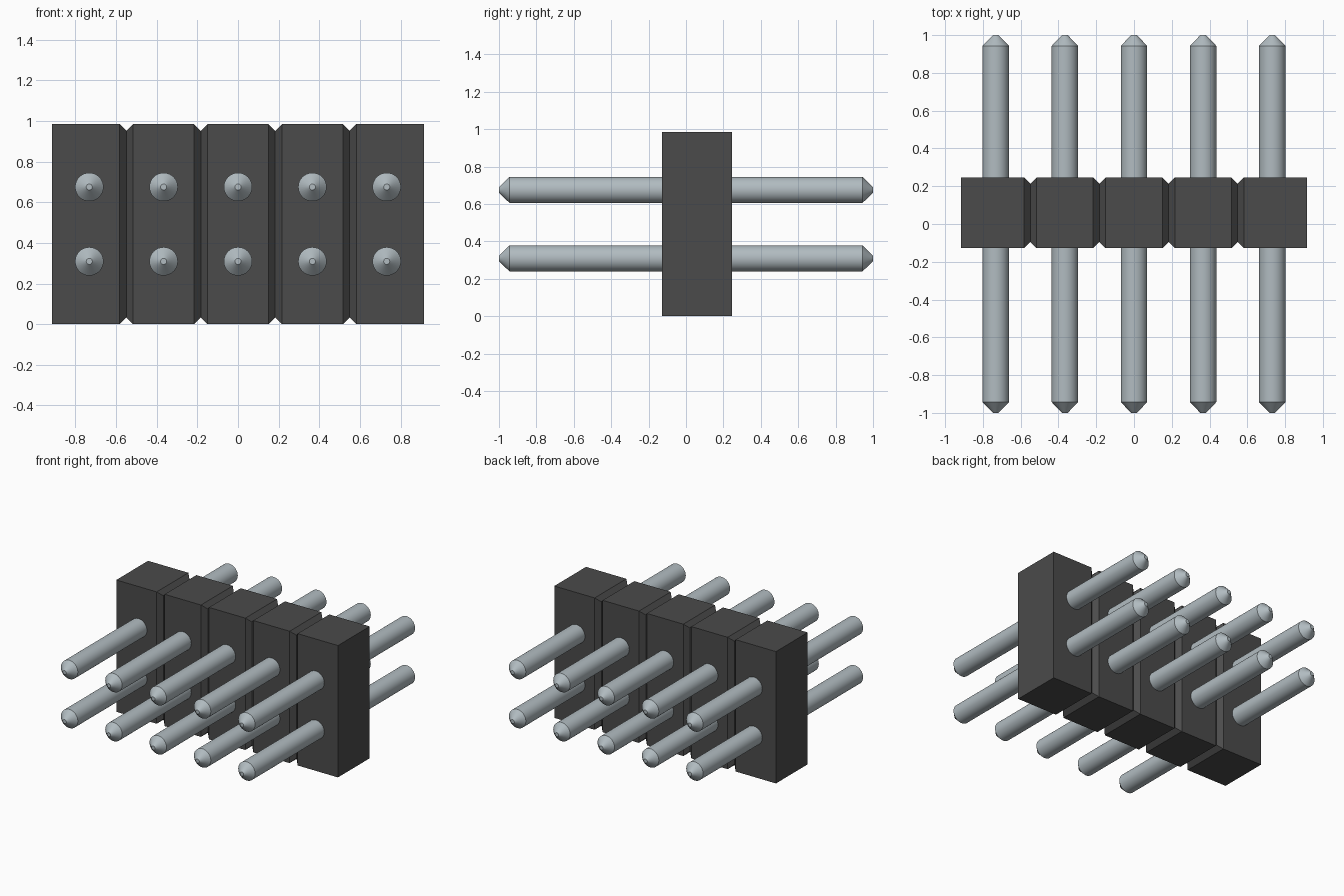
import bpy, bmesh, math
from mathutils import Matrix

cube = bpy.data.objects.get("Cube")
if cube:
    bpy.data.objects.remove(cube, do_unlink=True)

PITCH = 0.366
COLS = 5
HEIGHT = 0.984
FRONT, BACK = -0.128, 0.246
GROOVE = 0.033
PIN_R, TIP_R, TIP_LEN = 0.07, 0.015, 0.057


def material(name, rgb):
    m = bpy.data.materials.new(name)
    m.use_nodes = True
    colour = (*rgb, 1.0)
    m.diffuse_color = colour
    m.node_tree.nodes["Principled BSDF"].inputs["Base Color"].default_value = colour
    return m


def add_object(name, bm, mat):
    bmesh.ops.recalc_face_normals(bm, faces=bm.faces[:])
    mesh = bpy.data.meshes.new(name)
    bm.to_mesh(mesh)
    bm.free()
    mesh.materials.append(mat)
    obj = bpy.data.objects.new(name, mesh)
    bpy.context.collection.objects.link(obj)
    return obj


def loft(bm, rings):
    """Bridge successive vertex rings and cap both ends."""
    rings = [[bm.verts.new(p) for p in r] for r in rings]
    n = len(rings[0])
    for a, b in zip(rings, rings[1:]):
        for i in range(n):
            j = (i + 1) % n
            bm.faces.new((a[i], a[j], b[j], b[i]))
    bm.faces.new(rings[0])
    bm.faces.new(rings[-1])


plastic = material("dark grey plastic", (0.07, 0.07, 0.07))
metal = material("pale steel", (0.44, 0.50, 0.53))

# Housing: rectangular sections along x, pinched into V grooves between columns
half = COLS * PITCH / 2
sections = [(-half, 0)]
for i in range(1, COLS):
    x = -half + i * PITCH
    sections += [(x - GROOVE, 0), (x, GROOVE), (x + GROOVE, 0)]
sections.append((half, 0))
bm = bmesh.new()
loft(bm, [[(x, FRONT + d, d), (x, BACK - d, d),
           (x, BACK - d, HEIGHT - d), (x, FRONT + d, HEIGHT - d)]
          for x, d in sections])
add_object("housing", bm, plastic)

# Pins: round rods along y with chamfered tips
SIDES = 32
profile = [(-1, TIP_R), (-1 + TIP_LEN, PIN_R), (1 - TIP_LEN, PIN_R), (1, TIP_R)]
bm = bmesh.new()
loft(bm, [[(r * math.cos(t), y, r * math.sin(t))
           for t in (2 * math.pi * k / SIDES for k in range(SIDES))]
          for y, r in profile])
first = add_object("pin_lower_1", bm, metal)
bpy.ops.object.select_all(action="DESELECT")
first.select_set(True)
bpy.context.view_layer.objects.active = first
bpy.ops.object.shade_smooth_by_angle(angle=math.radians(30))

# Repeat the pin over two rows of five
for row, side in (("lower", -1), ("upper", 1)):
    for i in range(COLS):
        name = f"pin_{row}_{i + 1}"
        pin = first
        if name != first.name:
            pin = bpy.data.objects.new(name, first.data)
            bpy.context.collection.objects.link(pin)
        pin.matrix_world = Matrix.Translation(
            ((i - (COLS - 1) / 2) * PITCH, 0, HEIGHT / 2 + side * PITCH / 2))
